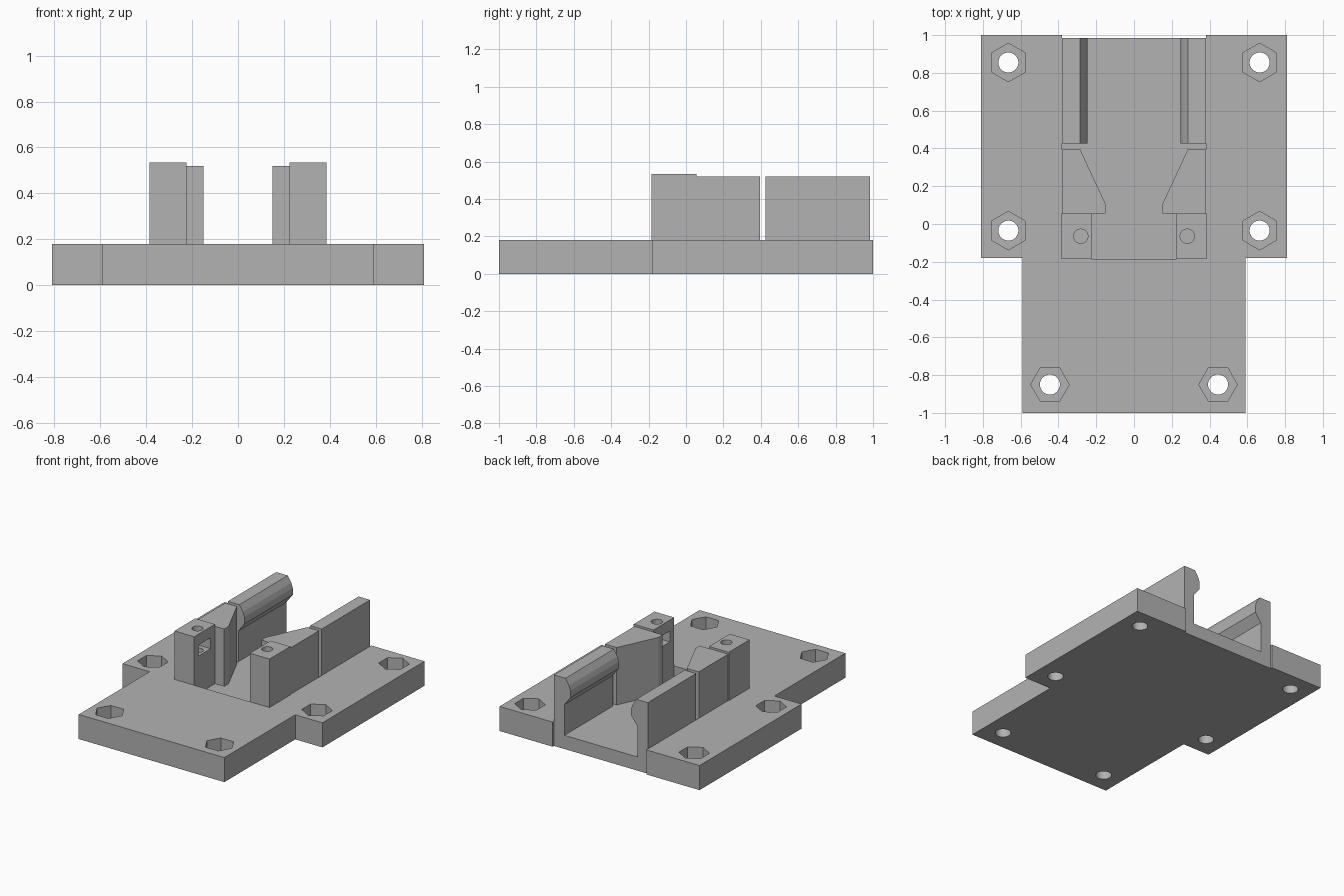
import bpy, bmesh, math
from mathutils import Vector

if "Cube" in bpy.data.objects:
    bpy.data.objects.remove(bpy.data.objects["Cube"])

grey = bpy.data.materials.new("plain grey")
grey.use_nodes = True
grey.diffuse_color = (0.45, 0.45, 0.45, 1)
grey.node_tree.nodes["Principled BSDF"].inputs["Base Color"].default_value = grey.diffuse_color


def prism(name, points, direction):
    """Extrude a flat outline of 3D points along a direction."""
    bm = bmesh.new()
    face = bm.faces.new([bm.verts.new(p) for p in points])
    extruded = bmesh.ops.extrude_face_region(bm, geom=[face])["geom"]
    moved = [v for v in extruded if isinstance(v, bmesh.types.BMVert)]
    bmesh.ops.translate(bm, verts=moved, vec=Vector(direction))
    bmesh.ops.recalc_face_normals(bm, faces=bm.faces)
    mesh = bpy.data.meshes.new(name)
    bm.to_mesh(mesh)
    bm.free()
    mesh.materials.append(grey)
    obj = bpy.data.objects.new(name, mesh)
    bpy.context.collection.objects.link(obj)
    return obj


def upright(name, outline, z0, z1):
    return prism(name, [(x, y, z0) for x, y in outline], (0, 0, z1 - z0))


def box(name, x0, x1, y0, y1, z0, z1):
    return upright(name, [(x0, y0), (x1, y0), (x1, y1), (x0, y1)], z0, z1)


def polygon(x, y, radius, sides, turn=0):
    angles = [turn + math.tau * i / sides for i in range(sides)]
    return [(x + radius * math.cos(a), y + radius * math.sin(a)) for a in angles]


def cut(obj, cutter):
    """Subtract the cutter, apply, and discard it."""
    mod = obj.modifiers.new("cut", "BOOLEAN")
    mod.operation = "DIFFERENCE"
    mod.solver = "EXACT"
    mod.object = cutter
    bpy.context.view_layer.objects.active = obj
    bpy.ops.object.modifier_apply(modifier=mod.name)
    bpy.data.objects.remove(cutter)


TOP = 0.18        # top of the plate
FLOOR = 0.1       # sunken channel floor
BACK = 0.985      # back end of the channel

# T-shaped base plate with a shallow notch at the back
half = [(0.59, -1), (0.59, -0.18), (0.81, -0.18), (0.81, 1), (0.38, 1), (0.38, BACK)]
base = upright("base_plate", half + [(-x, y) for x, y in reversed(half)], 0, TOP)

# Sunken channel, open at the back
cut(base, box("channel_cutter", -0.38, 0.38, -0.185, 1.1, FLOOR, 0.3))

# Bolt holes with hexagonal nut pockets
for x, y, turn in [(0.665, 0.855, math.pi / 6), (0.665, -0.035, math.pi / 6), (0.445, -0.85, 0)]:
    for side in (-1, 1):
        cut(base, upright("pocket_cutter", polygon(side * x, y, 0.102, 6, turn), 0.08, 0.3))
        cut(base, upright("hole_cutter", polygon(side * x, y, 0.053, 32), -0.1, 0.3))

for side, label in ((1, "left"), (-1, "right")):
    # Front post with a screw hole and a nut slot in its inner face
    post = box(label + "_post", side * 0.225, side * 0.385, -0.185, 0.055, FLOOR, 0.535)
    cut(post, upright("screw_cutter", polygon(side * 0.282, -0.065, 0.038, 24), 0.3, 0.6))
    cut(post, box("slot_cutter", side * 0.2, side * 0.345, -0.135, 0.005, 0.375, 0.455))

    # Tapered guide behind the post
    guide = [(0.38, 0.055), (0.38, 0.395), (0.285, 0.395), (0.15, 0.105), (0.15, 0.055)]
    upright(label + "_guide", [(side * x, y) for x, y in guide], FLOOR, 0.52)

    # Rear rail with a bevelled lip along the inner top edge
    rail = [(0.38, FLOOR), (0.38, 0.52), (0.287, 0.52), (0.258, 0.475),
            (0.246, 0.44), (0.246, 0.39), (0.295, 0.325), (0.295, FLOOR)]
    prism(label + "_rail", [(side * x, 0.425, z) for x, z in rail], (0, BACK - 0.425, 0))
